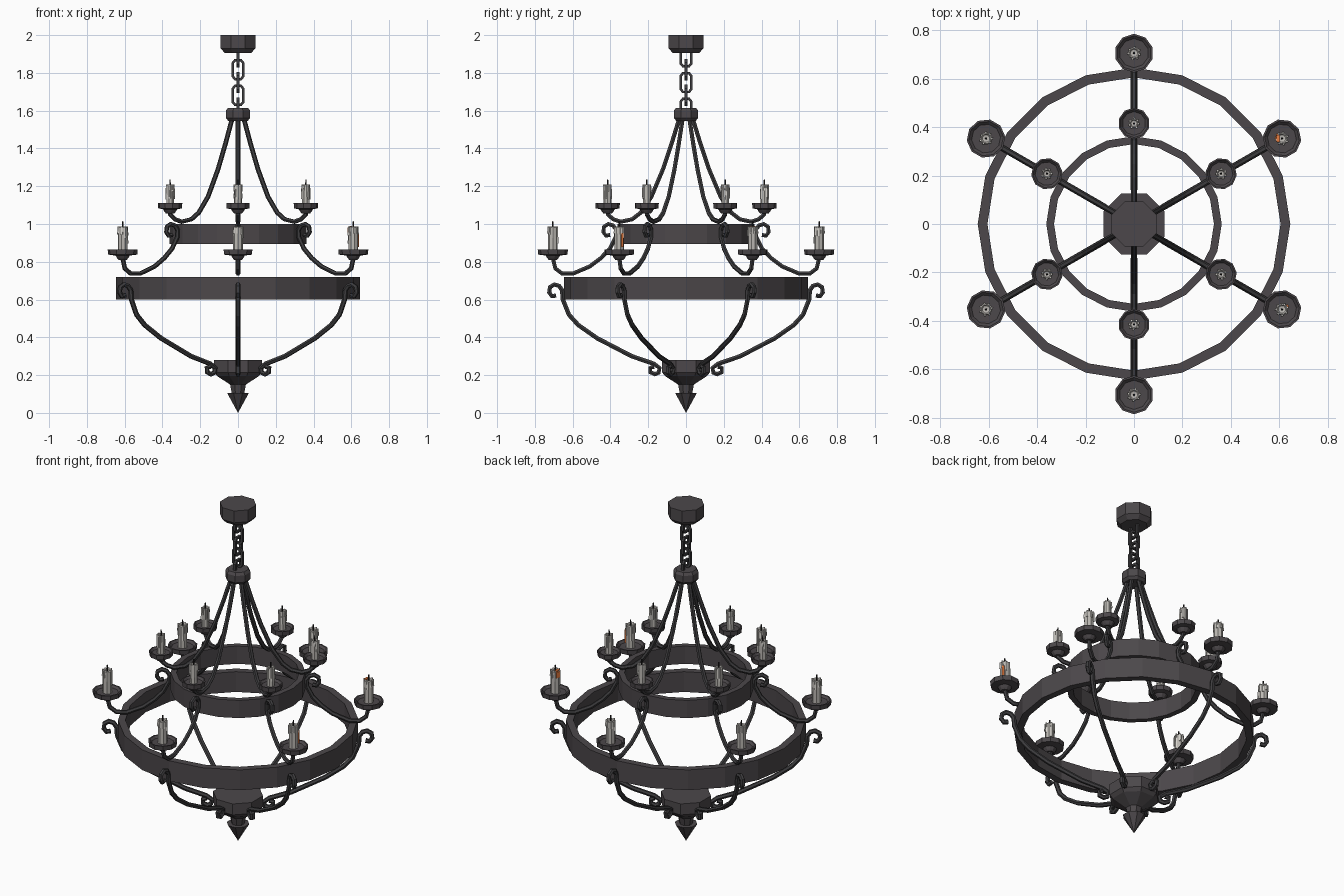
import bpy, bmesh, math, random
from mathutils import Vector, Matrix

if "Cube" in bpy.data.objects:
    bpy.data.objects.remove(bpy.data.objects["Cube"])

random.seed(4)


def material(name, rgb):
    m = bpy.data.materials.new(name)
    m.diffuse_color = (*rgb, 1)
    m.use_nodes = True
    m.node_tree.nodes["Principled BSDF"].inputs["Base Color"].default_value = m.diffuse_color
    return m


IRON = material("dark_iron", (0.072, 0.064, 0.069))
ROD = material("rod_iron", (0.047, 0.046, 0.049))
WAX = material("wax", (0.50, 0.48, 0.45))
DRIP = material("pale_wax", (0.68, 0.66, 0.62))
WICK = material("wick_black", (0.02, 0.018, 0.018))
ORANGE = material("ember_orange", (0.80, 0.20, 0.05))


def finish(name, bm, mat):
    bmesh.ops.recalc_face_normals(bm, faces=bm.faces)
    me = bpy.data.meshes.new(name)
    bm.to_mesh(me)
    bm.free()
    me.materials.append(mat)
    ob = bpy.data.objects.new(name, me)
    bpy.context.collection.objects.link(ob)
    return ob


def lathe(name, profile, sides, mat, closed=False, offset=0.0):
    """Turn an (r, z) profile round the z axis."""
    bm = bmesh.new()
    cols = []
    for r, z in profile:
        if r == 0:
            cols.append([bm.verts.new((0, 0, z))] * sides)
        else:
            cols.append([bm.verts.new((r * math.cos(a), r * math.sin(a), z))
                         for a in (offset + i * math.tau / sides for i in range(sides))])
    pairs = list(zip(cols, cols[1:])) + ([(cols[-1], cols[0])] if closed else [])
    for a, b in pairs:
        for i in range(sides):
            j = (i + 1) % sides
            vs = list(dict.fromkeys((a[i], a[j], b[j], b[i])))
            if len(vs) > 2:
                bm.faces.new(vs)
    return finish(name, bm, mat)


def sweep(name, path, radius, mat, closed=False, sides=6):
    """Tube along a path lying in the local xz plane."""
    bm = bmesh.new()
    pts = [Vector((x, 0, z)) for x, z in path]
    n, rings = len(pts), []
    for i, p in enumerate(pts):
        prev = pts[i - 1] if (closed or i) else p
        nxt = pts[(i + 1) % n] if (closed or i < n - 1) else p
        t = ((p - prev).normalized() + (nxt - p).normalized()).normalized()
        nor = Vector((-t.z, 0, t.x))
        rings.append([bm.verts.new(p + radius * (math.cos(a) * nor + math.sin(a) * Vector((0, 1, 0))))
                      for a in (math.tau * (k + 0.5) / sides for k in range(sides))])
    for i in range(n if closed else n - 1):
        a, b = rings[i], rings[(i + 1) % n]
        for k in range(sides):
            m = (k + 1) % sides
            bm.faces.new((a[k], a[m], b[m], b[k]))
    if not closed:
        bm.faces.new(rings[0])
        bm.faces.new(rings[-1])
    return finish(name, bm, mat)


def around(ob, count=6):
    """Repeat an object at the six arm directions."""
    obs = [ob]
    for i in range(1, count):
        c = ob.copy()
        c.name = f"{ob.name}_{i + 1}"
        bpy.context.collection.objects.link(c)
        obs.append(c)
    for i, o in enumerate(obs):
        o.matrix_world = Matrix.Rotation(math.radians(30 + 60 * i), 4, 'Z') @ o.matrix_world


def plate(name, centre, size, angle, mat):
    bm = bmesh.new()
    bmesh.ops.create_cube(bm, size=1)
    bmesh.ops.scale(bm, vec=size, verts=bm.verts)
    ob = finish(name, bm, mat)
    ob.location = centre
    ob.rotation_euler.z = angle


# Ceiling canopy, rod collar and bottom bowl with pointed finial
E = math.pi / 8
lathe("ceiling_canopy", [(0, 2), (.1, 2), (.1, 1.93), (.075, 1.905), (0, 1.905)], 8, IRON, offset=E)
lathe("rod_collar", [(0, 1.615), (.058, 1.615), (.069, 1.6), (.069, 1.56), (.055, 1.545), (0, 1.545)],
      8, IRON, offset=E)
lathe("bottom_bowl", [(0, .28), (.137, .28), (.137, .215), (.12, .195), (.045, .15), (.036, .105),
                      (.062, .105), (0, 0)], 8, IRON, offset=E)

# Chain of links turned alternately
link = [(-.028, -.035), (-.016, -.05), (.016, -.05), (.028, -.035),
        (.028, .035), (.016, .05), (-.016, .05), (-.028, .035)]
for i in range(5):
    ob = sweep(f"chain_link_{i + 1}", link, .010, ROD, closed=True, sides=4)
    ob.location.z = 1.885 - i * .068
    ob.rotation_euler.z = math.pi / 2 if i % 2 == 0 else 0

# Two flat band rings
lathe("outer_ring", [(.645, .60), (.645, .72), (.605, .72), (.605, .60)], 20, IRON, closed=True)
lathe("inner_ring", [(.362, .895), (.362, 1.0), (.33, 1.0), (.33, .895)], 20, IRON, closed=True)


def hook(r, z):
    """Scroll that curls outward, from its tip back to the arm."""
    return [(r + a, z + b) for a, b in
            ((.036, -.058), (.058, -.062), (.072, -.042), (.068, -.014),
             (.045, 0), (.02, -.008), (.004, -.03))]


# Curved arms: hung from collar, from inner ring, and from outer ring to bowl
around(sweep("upper_arm", [(.035, 1.56), (.075, 1.43), (.122, 1.29), (.183, 1.145), (.24, 1.06),
                           (.285, 1.025), (.345, 1.012), (.385, 1.025), (.413, 1.05), (.415, 1.08)],
             .0125, ROD))
around(sweep("middle_arm", hook(.366, 1.0) + [(.372, .93), (.403, .87), (.45, .82), (.51, .775),
                                              (.60, .737), (.655, .737), (.692, .765), (.705, .82)],
             .0125, ROD))
around(sweep("lower_arm", hook(.652, .68) + [(.652, .60), (.62, .52), (.57, .465), (.47, .395),
                                             (.287, .30), (.17, .26), (.14, .238), (.145, .213),
                                             (.165, .205), (.188, .215), (.19, .238), (.17, .245)],
             .0135, ROD))


def candle_set(tag, r, z, cup, wax, height):
    """Drip dish, candle, wax runs and wick at one arm end, repeated six times."""
    place = Matrix.Translation((r, 0, z))
    parts = [
        lathe(tag + "_dish", [(0, -.055), (.022, -.055), (.03, -.045), (.038, -.032), (cup * .97, -.027),
                              (cup, 0), (cup * .9, 0), (cup * .75, -.012), (0, -.014)], 10, IRON),
        lathe(tag + "_candle", [(0, -.015), (wax, -.015), (wax, height - .006), (wax * .8, height),
                                (wax * .6, height - .006), (0, height - .008)], 8, WAX),
        lathe(tag + "_wick", [(0, height - .01), (.0045, height - .01), (.0035, height + .026),
                              (0, height + .028)], 6, WICK)]
    # wax runs of different length down the candle
    bm = bmesh.new()
    for i in range(7):
        a = i * math.tau / 7 + random.uniform(-.2, .2)
        length = height * random.uniform(.25, .85)
        m = Matrix.Translation((wax * .93 * math.cos(a), wax * .93 * math.sin(a), height - length / 2))
        bmesh.ops.create_cone(bm, cap_ends=True, segments=5, radius1=.0065, radius2=.0045,
                              depth=length, matrix=m)
    parts.append(finish(tag + "_wax_runs", bm, DRIP))
    for ob in parts:
        ob.matrix_world = place
        around(ob)


candle_set("outer", .705, .865, .08, .026, .122)
candle_set("inner", .415, 1.11, .065, .021, .098)

# Small glowing patches on two right-hand outer candles
plate("ember_patch_top", (.596, .353, .985), (.014, .03, .008), 0, ORANGE)
plate("ember_patch_back", (.588, .362, .965), (.007, .022, .035), -.4, ORANGE)
plate("ember_patch_side", (.634, -.338, .915), (.007, .012, .075), .5, ORANGE)
